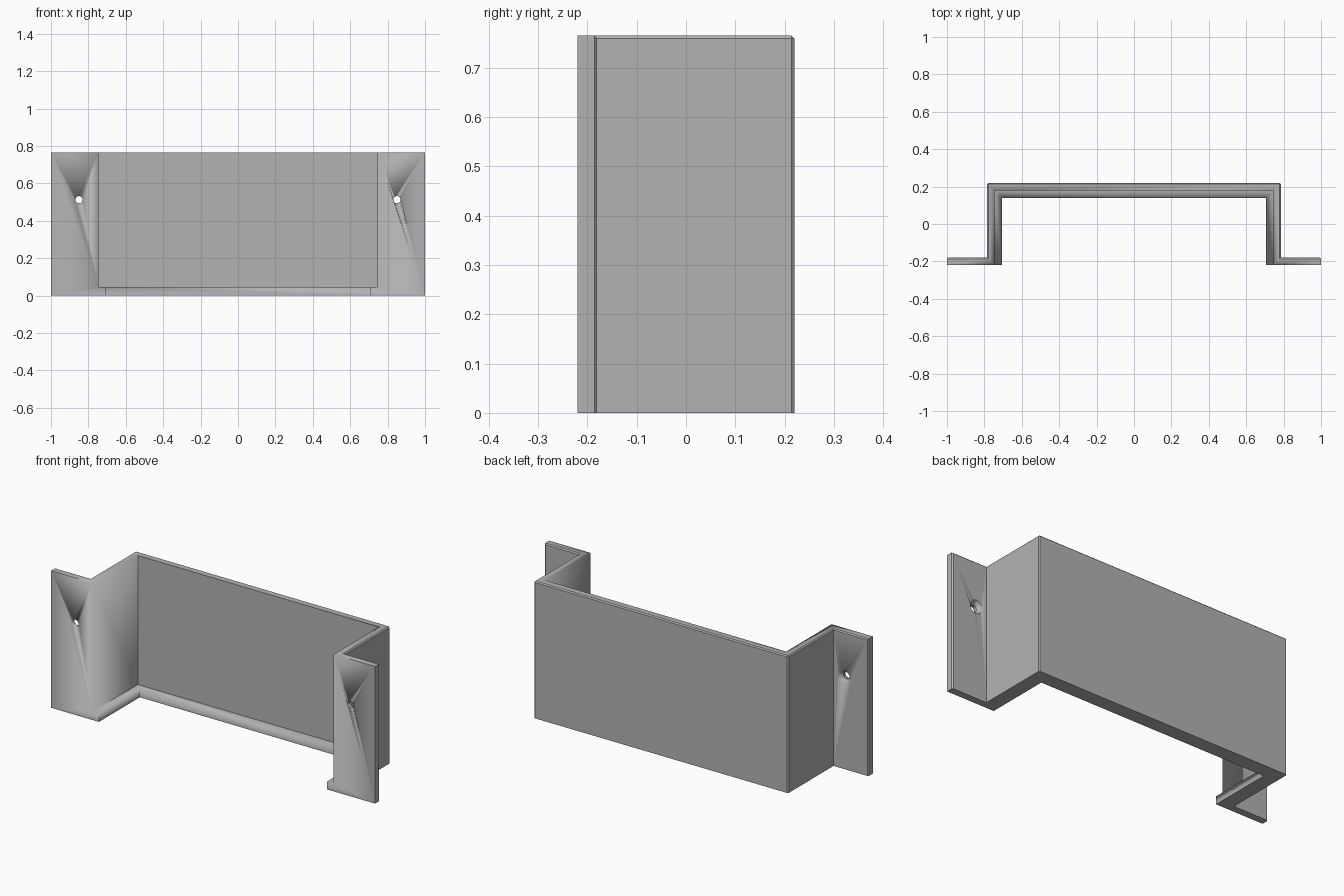
import bpy
import bmesh
from mathutils import Matrix

cube = bpy.data.objects.get("Cube")
if cube:
    bpy.data.objects.remove(cube, do_unlink=True)

HEIGHT, T = 0.765, 0.04          # overall height, sheet thickness
OUT, DEPTH = 0.785, 0.22         # outer half width of the channel, half depth
LIP = 0.045                      # height of the bottom lip
CHAMFER = 0.006

grey = bpy.data.materials.new("plain_grey")
grey.use_nodes = True
colour = (0.45, 0.45, 0.45, 1)
grey.diffuse_color = colour
grey.node_tree.nodes["Principled BSDF"].inputs["Base Color"].default_value = colour


def make_object(name, bm):
    bmesh.ops.recalc_face_normals(bm, faces=bm.faces)
    mesh = bpy.data.meshes.new(name)
    bm.to_mesh(mesh)
    bm.free()
    mesh.materials.append(grey)
    obj = bpy.data.objects.new(name, mesh)
    bpy.context.scene.collection.objects.link(obj)
    return obj


# Hat-shaped plan outline, mirrored, with walls at full lip thickness
outer = [(1, -DEPTH + T), (OUT, -DEPTH + T), (OUT, DEPTH)]
inner = [(OUT - 2 * T, DEPTH - 2 * T), (OUT - 2 * T, -DEPTH), (1, -DEPTH)]
half = outer + [(-x, y) for x, y in reversed(outer)]
plan = half + [(-x, y) for x, y in reversed(inner)] + inner

bm = bmesh.new()
base = bm.faces.new([bm.verts.new((x, y, 0)) for x, y in plan])
bmesh.ops.extrude_face_region(bm, geom=[base], use_keep_orig=True)
bm.verts.ensure_lookup_table()
bmesh.ops.translate(bm, verts=bm.verts[len(plan):], vec=(0, 0, HEIGHT))
bmesh.ops.recalc_face_normals(bm, faces=bm.faces)


# Small chamfer on the outer top rim and outer back corners
def is_outer(v):
    return any(abs(v.co.x - x) + abs(v.co.y - y) < 1e-4 for x, y in half)


def is_chamfered(e):
    a, b = e.verts
    if not (is_outer(a) and is_outer(b)):
        return False
    if abs(a.co.z - b.co.z) > 0.1:
        return e.is_convex
    return a.co.z > 0.1


bmesh.ops.bevel(bm, geom=[e for e in bm.edges if is_chamfered(e)],
                offset=CHAMFER, segments=1, profile=0.5, affect='EDGES')
bracket = make_object("wall_bracket", bm)

cutters = []

# Pocket above the lip thins the walls
bm = bmesh.new()
y_min, y_max = -0.4, DEPTH - T
size = Matrix.Diagonal((2 * (OUT - T), y_max - y_min, 1, 1))
bmesh.ops.create_cube(bm, size=1, matrix=Matrix.Translation(
    (0, (y_min + y_max) / 2, LIP + 0.5)) @ size)
cutters.append(make_object("pocket_cutter", bm))

# Countersunk screw holes, wide end at the back of each flange
for side, label in ((-1, "right"), (1, "left")):
    bm = bmesh.new()
    rings = []
    for y, r in ((-0.25, 0.019), (-0.201, 0.019), (-0.179, 0.038), (-0.15, 0.038)):
        ring = bmesh.ops.create_circle(
            bm, segments=32, radius=r,
            matrix=Matrix.Translation((side * 0.85, y, 0.513))
            @ Matrix.Rotation(1.5707963, 4, 'X'))["verts"]
        rings.append(ring)
    for a, b in zip(rings, rings[1:]):
        for i in range(32):
            j = (i + 1) % 32
            bm.faces.new((a[i], a[j], b[j], b[i]))
    bm.faces.new(rings[0])
    bm.faces.new(rings[-1])
    cutters.append(make_object(label + "_screw_cutter", bm))

for cutter in cutters:
    cutter.hide_render = True
    cutter.hide_viewport = True
    cutter.display_type = 'WIRE'
    mod = bracket.modifiers.new(cutter.name, 'BOOLEAN')
    mod.operation = 'DIFFERENCE'
    mod.solver = 'EXACT'
    mod.object = cutter

# Keep edges crisp while the hole walls stay smooth
bpy.ops.object.select_all(action='DESELECT')
bracket.select_set(True)
bpy.context.view_layer.objects.active = bracket
bpy.ops.object.shade_smooth_by_angle(angle=0.5)
for cutter in cutters:
    for p in cutter.data.polygons:
        p.use_smooth = len(p.vertices) == 4 and cutter.name != "pocket_cutter"
    cutter.data.set_sharp_from_angle(angle=0.5)
